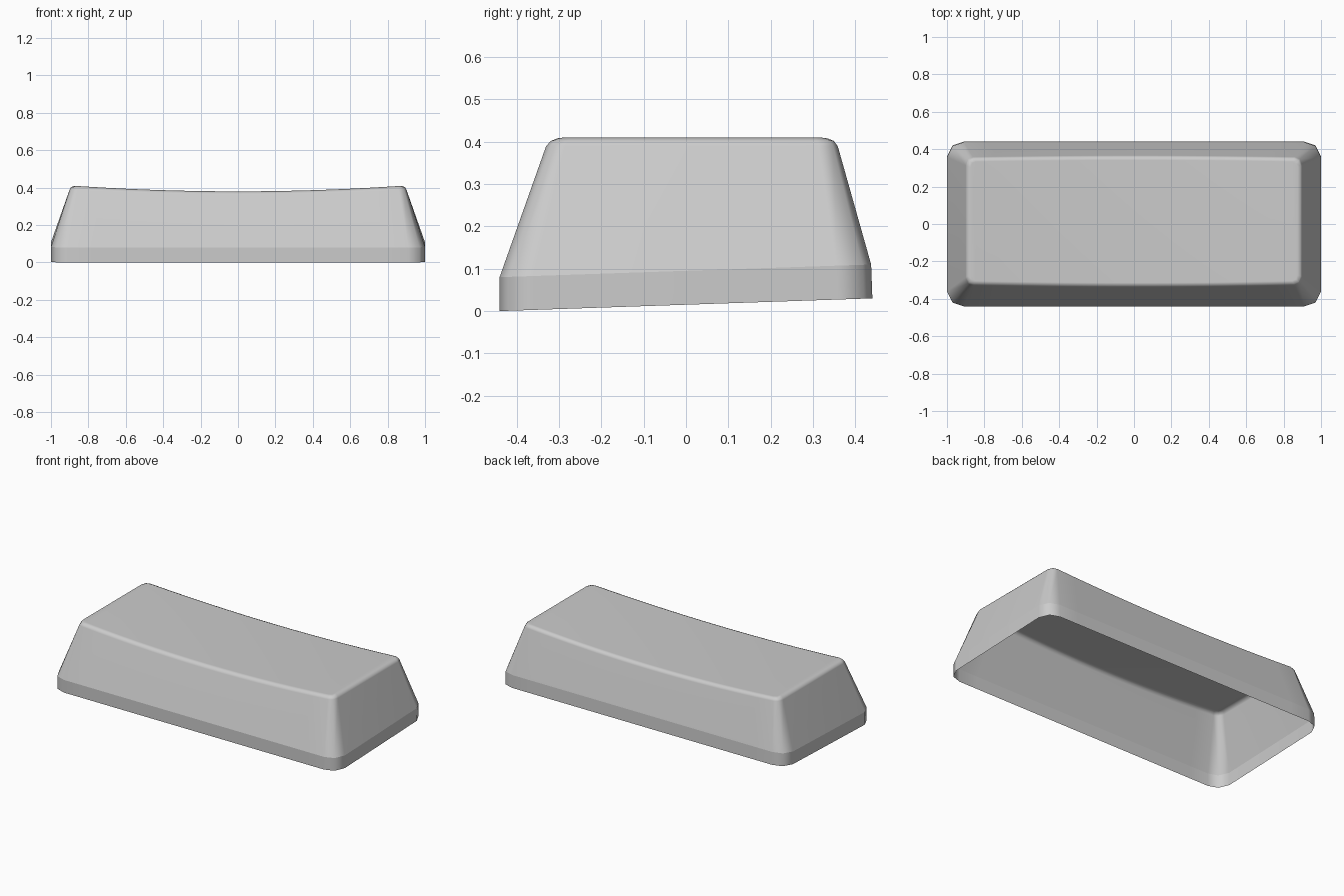
import bpy
import bmesh

cube = bpy.data.objects.get("Cube")
if cube:
    bpy.data.objects.remove(cube, do_unlink=True)

SEG = 14          # divisions along the long edges
DISH = 0.03       # depth of the hollow in the top


def ring(bm, hx, front, back, rx, ry, height, bow=0.0):
    """Rounded rectangle: front edge, corner, back edge, corner."""
    def vert(x, y):
        drop = bow * max(0, 1 - (x / 0.88) ** 2)
        y += -0.35 * drop if y < 0 else 0.28 * drop   # stay on the sloped wall
        return bm.verts.new((x, y, height(y) - drop))

    ix, cx, cy = hx - rx, hx - rx * 0.33, ry * 0.25
    xs = [ix * (2 * i / SEG - 1) for i in range(SEG + 1)]
    pts = [(x, front) for x in xs]
    pts += [(cx, front + cy), (hx, front + ry), (hx, back - ry), (cx, back - cy)]
    pts += [(x, back) for x in reversed(xs)]
    pts += [(-cx, back - cy), (-hx, back - ry), (-hx, front + ry), (-cx, front + cy)]
    return [vert(x, y) for x, y in pts]


def tilt(z):
    return lambda y: z + 0.03 * (y + 0.44) / 0.88


def level(z):
    return lambda y: z


bm = bmesh.new()

# Skirt, sloped walls and softened rim, from the open bottom upwards
rings = [
    ring(bm, 1.0, -0.44, 0.44, 0.09, 0.08, tilt(0)),
    ring(bm, 1.0, -0.44, 0.437, 0.09, 0.08, tilt(0.08)),
    ring(bm, 0.90, -0.33, 0.358, 0.04, 0.045, level(0.39), DISH),
    ring(bm, 0.892, -0.319, 0.349, 0.037, 0.04, level(0.403), DISH),
    ring(bm, 0.875, -0.303, 0.333, 0.03, 0.03, level(0.41), DISH),
]
for low, high in zip(rings, rings[1:]):
    n = len(low)
    for i in range(n):
        j = (i + 1) % n
        bm.faces.new((low[i], low[j], high[j], high[i]))

# Dished top, in strips from front to back
top = rings[-1]
last = 2 * SEG + 5
for i in range(SEG):
    bm.faces.new((top[i], top[i + 1], top[last - i - 1], top[last - i]))
bm.faces.new(top[SEG:SEG + 6])
bm.faces.new(top[last:] + top[:1])

# Crisp line between skirt and walls
for a, b in zip(rings[1], rings[1][1:] + rings[1][:1]):
    bm.edges.get((a, b)).smooth = False
for f in bm.faces:
    f.smooth = True

mesh = bpy.data.meshes.new("cap_shell")
bm.to_mesh(mesh)
bm.free()
shell = bpy.data.objects.new("cap_shell", mesh)
bpy.context.collection.objects.link(shell)

# Large faces keep their flat look, the rim blends between them
weighted = shell.modifiers.new("weighted_normals", 'WEIGHTED_NORMAL')
weighted.keep_sharp = True

grey = bpy.data.materials.new("light_grey")
grey.use_nodes = True
colour = (0.6, 0.6, 0.6, 1)
grey.diffuse_color = colour
grey.node_tree.nodes["Principled BSDF"].inputs["Base Color"].default_value = colour
mesh.materials.append(grey)
